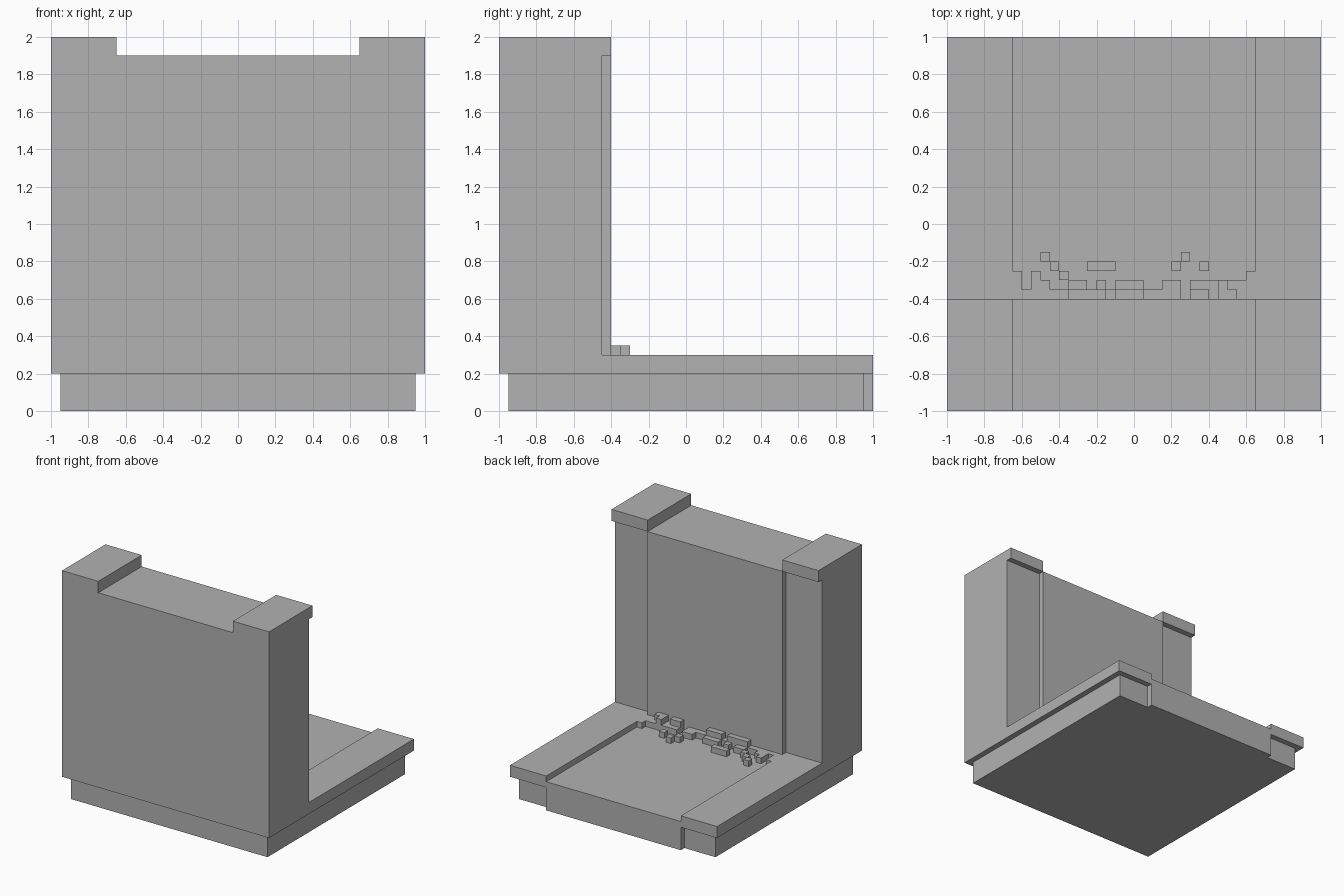
import bpy
import bmesh
from mathutils import Vector

cube = bpy.data.objects.get("Cube")
if cube:
    bpy.data.objects.remove(cube, do_unlink=True)

stone = bpy.data.materials.new("light_grey")
stone.use_nodes = True
GREY = (0.445, 0.445, 0.445, 1.0)
stone.diffuse_color = GREY
stone.node_tree.nodes["Principled BSDF"].inputs["Base Color"].default_value = GREY


def blocks(name, boxes):
    """One object from boxes given as (x range, y range, z range)."""
    bm = bmesh.new()
    for ranges in boxes:
        low, high = (Vector(c) for c in zip(*ranges))
        made = bmesh.ops.create_cube(bm, size=1)
        bmesh.ops.scale(bm, vec=high - low, verts=made["verts"])
        bmesh.ops.translate(bm, vec=(low + high) / 2, verts=made["verts"])
    mesh = bpy.data.meshes.new(name)
    bm.to_mesh(mesh)
    bm.free()
    mesh.materials.append(stone)
    obj = bpy.data.objects.new(name, mesh)
    bpy.context.collection.objects.link(obj)
    return obj


def row(spans, y, z):
    return [(span, y, z) for span in spans]


EDGE = 0.65          # half width of the central bay
WALL = -0.4          # inner face of the wall
bay = (-EDGE, EDGE)

# Base and recessed floor
blocks("base", [((-0.95, 0.95), (-0.95, 0.95), (0, 0.2))])
blocks("base_projection", [(bay, (0.95, 1), (0, 0.2))])
blocks("floor", [(bay, (WALL, 1), (0.2, 0.25))])

# Wall
blocks("wall", [(bay, (-1, WALL), (0.2, 1.9))])

# Side parts, repeated on both sides
for side, span in (("left", (EDGE, 1)), ("right", (-1, -EDGE))):
    blocks(side + "_pillar", [(span, (-1, -0.45), (0.2, 1.9))])
    blocks(side + "_pillar_cap", [(span, (-1, WALL), (1.9, 2))])
    blocks(side + "_floor_rim", [(span, (-0.45, 1), (0.2, 0.3))])

# Broken ledge along the foot of the wall
low = (0.25, 0.3)
blocks("ledge", row([(-EDGE, 0.25), (0.3, EDGE)], (WALL, -0.35), low)
       + row([(-EDGE, -0.6), (-0.55, -0.45), (-0.35, -0.25), (-0.2, -0.15),
              (-0.1, 0.05), (0.15, 0.25), (0.3, EDGE)], (-0.35, -0.3), low)
       + row([(-EDGE, -0.6), (-0.55, -0.5), (-0.4, -0.35),
              (0.6, EDGE)], (-0.3, -0.25), low))

# Rubble lying on the floor
blocks("floor_rubble",
       row([(-0.45, -0.4), (-0.25, -0.1), (0.2, 0.25), (0.35, 0.4)],
           (-0.25, -0.2), low)
       + row([(-0.5, -0.45), (0.25, 0.3)], (-0.2, -0.15), low))

# Rubble stacked on the ledge
high = (0.3, 0.35)
blocks("ledge_rubble",
       row([(-0.35, -0.15), (-0.1, 0.05), (0.3, 0.4), (0.45, 0.55)],
           (WALL, -0.35), high)
       + row([(0.45, 0.5)], (-0.35, -0.3), high))
